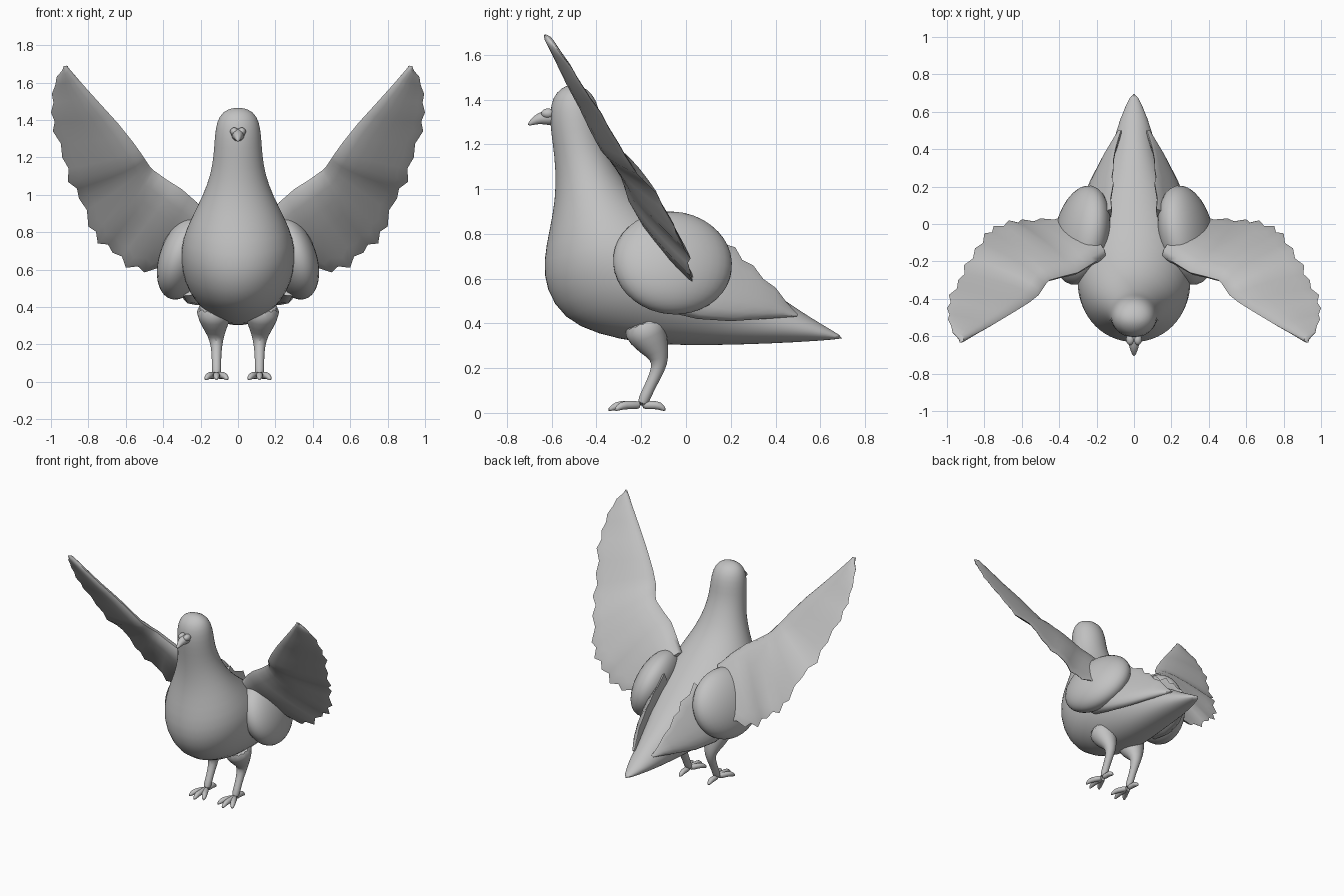
import bpy, bmesh, math
from mathutils import Vector, Matrix

cube = bpy.data.objects.get("Cube")
if cube:
    bpy.data.objects.remove(cube, do_unlink=True)

COLOUR = (0.54, 0.54, 0.54, 1)
grey = bpy.data.materials.new("plumage grey")
grey.use_nodes = True
grey.diffuse_color = COLOUR
grey.node_tree.nodes["Principled BSDF"].inputs["Base Color"].default_value = COLOUR


def finish(name, bm, mirror=False, smooth_levels=0, angle=60):
    """Turn a bmesh into a shaded object, optionally mirrored and subdivided."""
    bmesh.ops.recalc_face_normals(bm, faces=bm.faces)
    mesh = bpy.data.meshes.new(name)
    bm.to_mesh(mesh)
    bm.free()
    mesh.materials.append(grey)
    mesh.shade_smooth()
    mesh.set_sharp_from_angle(angle=math.radians(angle))
    obj = bpy.data.objects.new(name, mesh)
    bpy.context.collection.objects.link(obj)
    if smooth_levels:
        sub = obj.modifiers.new("Subdivision", "SUBSURF")
        sub.levels = sub.render_levels = smooth_levels
    if mirror:
        obj.modifiers.new("Mirror", "MIRROR").use_mirror_merge = False
    return obj


def loft(bm, rings, sides, taper=0):
    """Skin elliptical rings given as (centre, axis a, axis b)."""
    loops = []
    for centre, a, b in rings:
        loop = []
        for i in range(sides):
            t = math.tau * i / sides
            thick = math.sin(t) * (1 - taper * math.cos(t))
            loop.append(bm.verts.new(centre + a * math.cos(t) + b * thick))
        loops.append(loop)
    for low, high in zip(loops, loops[1:]):
        for i in range(sides):
            j = (i + 1) % sides
            bm.faces.new((low[i], low[j], high[j], high[i]))
    bm.faces.new(loops[0])
    bm.faces.new(loops[-1])


def tube(bm, points, sides=10):
    """Round limb through (x, y, z, radius) points."""
    rings = []
    for i, p in enumerate(points):
        before, after = points[max(i - 1, 0)], points[min(i + 1, len(points) - 1)]
        along = (Vector(after[:3]) - Vector(before[:3])).normalized()
        a = Vector((1, 0, 0))
        a = (a - along * a.dot(along)).normalized()
        rings.append((Vector(p[:3]), a * p[3], along.cross(a) * p[3]))
    loft(bm, rings, sides)


def feathered(name, sections, root_thick, tip_thick, notch):
    """Thin wing between leading and trailing points with a scalloped rear edge."""
    pairs = [(Vector(s[:3]), Vector(s[3:])) for s in sections]
    stations = []
    for (l0, t0), (l1, t1) in zip(pairs, pairs[1:]):
        lead, trail = l0.lerp(l1, 0.5), t0.lerp(t1, 0.5)
        stations += [(l0, t0), (lead, trail.lerp(lead, notch))]
    stations.append(pairs[-1])
    rings, last = [], len(stations) - 1
    for i, (lead, trail) in enumerate(stations):
        span = sum(stations[min(i + 1, last)], Vector()) - sum(stations[max(i - 1, 0)], Vector())
        chord = trail - lead
        normal = chord.cross(span).normalized()
        thick = root_thick + (tip_thick - root_thick) * i / last
        rings.append(((lead + trail) / 2, chord / 2, normal * thick))
    bm = bmesh.new()
    loft(bm, rings, 16, taper=0.6)
    return finish(name, bm, mirror=True)


def ball(bm, centre, size, rot_y=0, rot_z=0):
    matrix = (Matrix.Translation(centre) @ Matrix.Rotation(rot_z, 4, "Z")
              @ Matrix.Rotation(rot_y, 4, "Y") @ Matrix.Diagonal((*size, 1)))
    bmesh.ops.create_uvsphere(bm, u_segments=32, v_segments=20, radius=1, matrix=matrix)


# Head, neck, body and tail: back y, back z, front y, front z, half width
BODY = [
    (-.50, 1.467, -.53, 1.465, .03),
    (-.44, 1.45, -.58, 1.435, .085),
    (-.40, 1.4, -.605, 1.38, .115),
    (-.38, 1.32, -.61, 1.3, .125),
    (-.37, 1.24, -.595, 1.2, .13),
    (-.33, 1.14, -.582, 1.08, .145),
    (-.27, 1.03, -.585, .95, .19),
    (-.17, .93, -.61, .82, .25),
    (-.05, .84, -.64, .68, .3),
    (.07, .76, -.63, .55, .31),
    (.18, .68, -.55, .42, .29),
    (.27, .62, -.4, .35, .25),
    (.35, .56, -.2, .31, .2),
    (.45, .5, 0, .3, .15),
    (.52, .45, .25, .305, .12),
    (.6, .4, .5, .315, .08),
    (.71, .335, .69, .33, .012),
]
body = bmesh.new()
body_rings = []
for by, bz, fy, fz, w in BODY:
    back, front = Vector((0, by, bz)), Vector((0, fy, fz))
    body_rings.append(((back + front) / 2, Vector((w, 0, 0)), (back - front) / 2))
loft(body, body_rings, 28)
finish("body", body, smooth_levels=1)

# Beak with its two soft swellings
beak = bmesh.new()
tube(beak, [(0, -.58, 1.32, .042), (0, -.63, 1.32, .034),
            (0, -.67, 1.312, .023), (0, -.708, 1.285, .006)])
finish("beak", beak, smooth_levels=1)
cere = bmesh.new()
ball(cere, (.02, -.617, 1.338), (.022, .03, .022))
finish("beak_swelling", cere, mirror=True)

# Raised wings: leading edge point, trailing edge point
feathered("raised_wing", [
    (.15, -.17, .88, .38, .04, .6),
    (.22, -.21, .96, .5, .03, .585),
    (.3, -.26, 1.03, .6, .025, .61),
    (.38, -.28, 1.08, .67, .02, .69),
    (.45, -.3, 1.13, .75, -.01, .74),
    (.47, -.32, 1.15, .8, -.05, .83),
    (.49, -.35, 1.18, .85, -.13, .98),
    (.51, -.38, 1.21, .91, -.22, 1.07),
    (.56, -.42, 1.28, .94, -.3, 1.2),
    (.64, -.47, 1.38, .99, -.38, 1.34),
    (.74, -.53, 1.49, 1, -.45, 1.44),
    (.83, -.58, 1.59, .995, -.51, 1.54),
    (.9, -.62, 1.67, .97, -.58, 1.63),
    (.92, -.63, 1.69, .925, -.62, 1.685),
], .05, .012, .05)

# Rounded shoulder coverts wrapped over each flank
shoulder = bmesh.new()
ball(shoulder, (.28, -.06, .67), (.13, .27, .24), rot_y=-.35, rot_z=.2)
finish("shoulder_covert", shoulder, mirror=True)

# Rear feathers lying along the back: lower edge point, upper edge point
feathered("rear_feathers", [
    (.29, -.12, .46, .12, .08, .83),
    (.27, .05, .42, .11, .22, .74),
    (.22, .2, .41, .11, .3, .66),
    (.15, .35, .42, .1, .4, .56),
    (.075, .49, .43, .07, .5, .44),
], .06, .012, .06)

# Legs
leg = bmesh.new()
tube(leg, [(.13, -.2, .42, .11), (.125, -.17, .34, .09), (.12, -.125, .27, .055),
           (.115, -.115, .22, .036), (.115, -.14, .16, .027),
           (.115, -.175, .09, .025), (.115, -.2, .03, .028)], 14)
finish("leg", leg, mirror=True, smooth_levels=1)

# Toes: sideways reach and forward reach from the ankle
toes = bmesh.new()
for side, reach in ((-.06, -.12), (0, -.15), (.06, -.12), (0, .11)):
    tube(toes, [(.115 + side * f, -.2 + reach * f, z, r) for f, z, r in
                ((0, .035, .022), (.45, .035, .019), (.75, .034, .021), (1, .01, .006))])
finish("toes", toes, mirror=True, smooth_levels=1)
